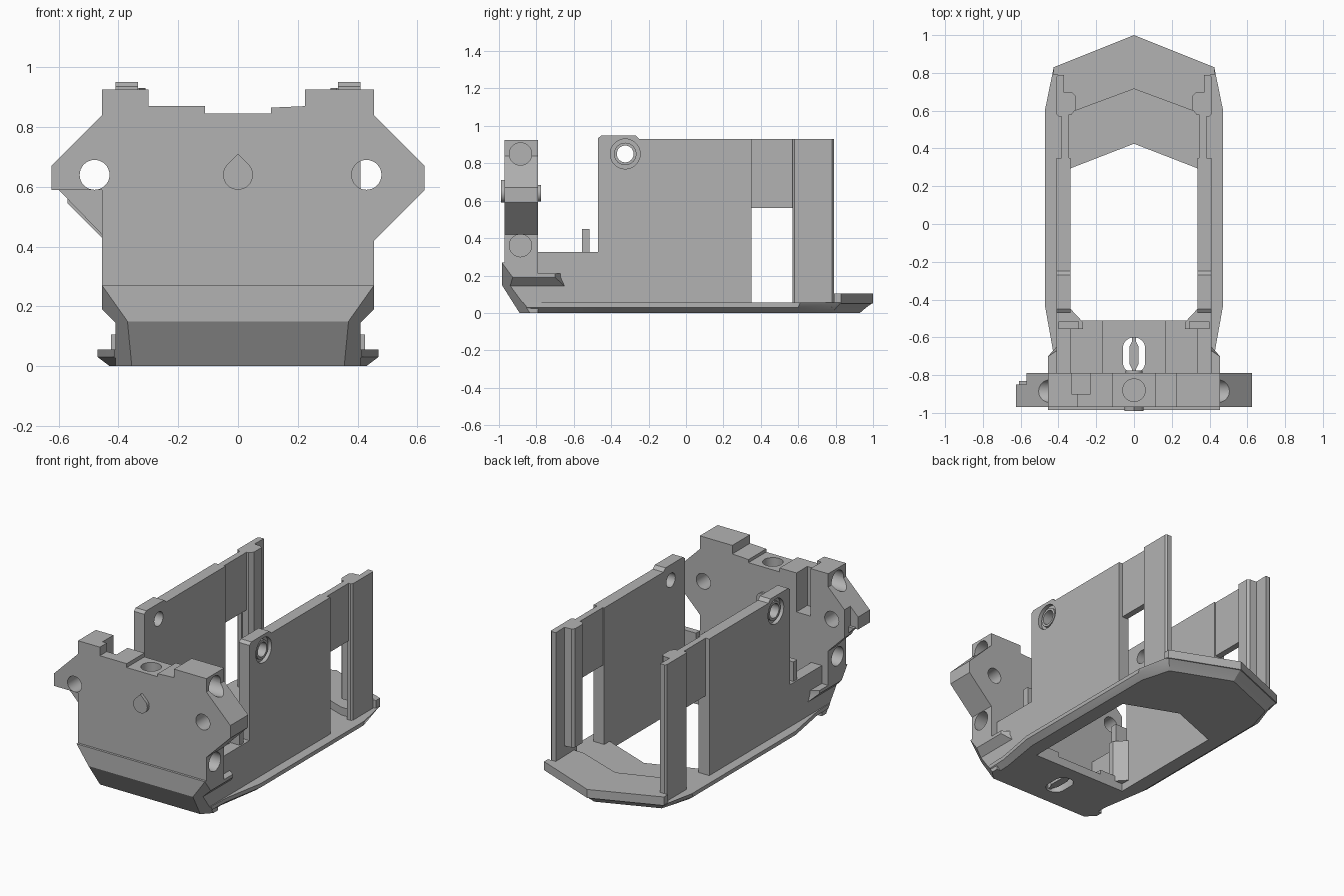
import bpy, bmesh, math
from mathutils import Vector

if "Cube" in bpy.data.objects:
    bpy.data.objects.remove(bpy.data.objects["Cube"])

grey = bpy.data.materials.new("plain grey")
grey.diffuse_color = (0.45, 0.45, 0.45, 1)
grey.use_nodes = True
grey.node_tree.nodes["Principled BSDF"].inputs["Base Color"].default_value = grey.diffuse_color


def finish(name, bm):
    bmesh.ops.recalc_face_normals(bm, faces=bm.faces)
    me = bpy.data.meshes.new(name)
    bm.to_mesh(me)
    bm.free()
    me.materials.append(grey)
    ob = bpy.data.objects.new(name, me)
    bpy.context.collection.objects.link(ob)
    return ob


def loft(name, layers):
    """Closed solid through matching rings of points."""
    bm = bmesh.new()
    rings = [[bm.verts.new(p) for p in ring] for ring in layers]
    n = len(rings[0])
    for a, b in zip(rings, rings[1:]):
        for i in range(n):
            j = (i + 1) % n
            bm.faces.new((a[i], a[j], b[j], b[i]))
    bm.faces.new(rings[0])
    bm.faces.new(rings[-1])
    return finish(name, bm)


def prism(name, pts, axis, lo, hi):
    """Profile in the two other axes, extruded along axis."""
    put = {'x': lambda a, b, d: (d, a, b),
           'y': lambda a, b, d: (a, d, b),
           'z': lambda a, b, d: (a, b, d)}[axis]
    return loft(name, [[put(a, b, d) for a, b in pts] for d in (lo, hi)])


def box(name, x0, x1, y0, y1, z0, z1):
    return prism(name, [(x0, y0), (x1, y0), (x1, y1), (x0, y1)], 'z', z0, z1)


def circle(cx, cy, r, n=32):
    return [(cx + r * math.cos(2 * math.pi * i / n),
             cy + r * math.sin(2 * math.pi * i / n)) for i in range(n)]


def mirrored(half):
    """Half outline from one end to the other, completed across x = 0."""
    return half + [(-x, y) for x, y in reversed(half) if abs(x) > 1e-6]


def boolean(ob, tool, op='DIFFERENCE'):
    m = ob.modifiers.new("cut", 'BOOLEAN')
    m.operation, m.object, m.solver = op, tool, 'EXACT'
    bpy.context.view_layer.objects.active = ob
    bpy.ops.object.modifier_apply(modifier=m.name)
    bpy.data.objects.remove(tool, do_unlink=True)


def clip(ob, a, b, c, inside):
    """Slice off everything on the far side of the plane abc."""
    a, b, c = Vector(a), Vector(b), Vector(c)
    n = (b - a).cross(c - a).normalized()
    if n.dot(Vector(inside) - a) > 0:
        n = -n
    bm = bmesh.new()
    bm.from_mesh(ob.data)
    bmesh.ops.bisect_plane(bm, geom=bm.verts[:] + bm.edges[:] + bm.faces[:],
                           plane_co=a, plane_no=n, clear_outer=True)
    bmesh.ops.holes_fill(bm, edges=[e for e in bm.edges if e.is_boundary])
    bmesh.ops.recalc_face_normals(bm, faces=bm.faces)
    bm.to_mesh(ob.data)
    bm.free()


def clip_nose(ob):
    mid = (0, 0, 0.4)
    clip(ob, (0, -0.89, 0), (1, -0.89, 0), (0, -0.985, 0.15), mid)
    for s in (1, -1):
        clip(ob, (s * .455, -.985, .27), (s * .37, -.985, .15),
             (s * .455, -.93, .195), mid)


# base plate with chamfered underside and pointed rear
def ring(half, z):
    return [(x, y, z) for x, y in mirrored(half)]


base = loft("base_plate", [
    ring([(.375, -.985), (.385, -.72), (.43, -.44), (.43, .59), (.375, .78), (0, .93)], 0),
    ring([(.41, -.985), (.42, -.72), (.47, -.44), (.47, .6), (.40, .805), (0, .965)], .03),
    ring([(.41, -.985), (.42, -.72), (.47, -.44), (.47, .61), (.425, .83), (0, 1)], .055)])
clip_nose(base)
boolean(base, prism("opening", mirrored([(.335, -.51), (.335, .295), (0, .425)]), 'z', -.1, .2))

# stadium slot in the floor
slot = [(.06 * math.cos(a), (-.66 if math.sin(a) > 0 else -.73) + .06 * math.sin(a))
        for a in [2 * math.pi * (i + .5) / 24 for i in range(24)]]
boolean(base, prism("slot", slot, 'z', -.1, .2))
prism("slot_bar", [(-.01, -.79), (.01, -.79), (.01, -.77), (.025, -.74), (.025, -.65),
                   (.01, -.62), (.01, -.595), (-.01, -.595), (-.01, -.62),
                   (-.025, -.65), (-.025, -.74), (-.01, -.77)], 'z', .015, .045)

# raised chevron at the rear
prism("rear_chevron", mirrored([(.31, .6), (.38, .6), (.38, .79), (.425, .79), (.425, .83), (0, 1)])
      + [(0, .715)], 'z', .05, .105)

# floor pads beside the slot recess
for s in (1, -1):
    box("floor_pad", s * .165, s * .41, -.80, -.51, .05, .085)

# nose block under the front plate
nose = prism("nose_block", [(-.41, 0), (.41, 0), (.41, .145), (.455, .19), (.455, .27),
                            (-.455, .27), (-.455, .19), (-.41, .145)], 'y', -.985, -.79)
clip_nose(nose)

# front plate with stepped top and right ear
front = prism("front_plate", [
    (-.455, .265), (.455, .265), (.455, .42), (.625, .59), (.625, .67), (.455, .84),
    (.455, .925), (.225, .925), (.225, .87), (.11, .865), (.11, .845), (-.11, .845),
    (-.11, .87), (-.30, .87), (-.30, .925), (-.455, .925)], 'y', -.97, -.79)
# left ear: full front lug, with a set-back lower brace
boolean(front, prism("ear", [(-.44, .84), (-.455, .84), (-.625, .67), (-.625, .59), (-.44, .59)],
                     'y', -.97, -.85), 'UNION')
boolean(front, prism("ear", [(-.44, .84), (-.455, .84), (-.57, .725), (-.57, .545),
                             (-.455, .43), (-.44, .43)], 'y', -.87, -.79), 'UNION')
boolean(front, prism("ear", [(-.44, .60), (-.61, .60), (-.455, .44), (-.44, .44)],
                     'y', -.90, -.83), 'UNION')
# bolt holes through the ears
for x in (-.48, .43):
    boolean(front, prism("bore", circle(x, .64, .05), 'y', -1.1, -.7))
# side sockets, top socket and rear pocket
for s in (1, -1):
    boolean(front, prism("socket", circle(-.885, .85, .06), 'x', s * .36, s * .7))
    boolean(front, prism("socket", circle(-.885, .36, .06), 'x', s * .36, s * .46))
boolean(front, prism("socket", circle(0, -.88, .06), 'z', .75, 1))
boolean(front, box("pocket", -.33, -.23, -.90, -.7, .62, 1))

# teardrop on the front face
drop = [(.05 * math.cos(a), .64 + .05 * math.sin(a))
        for a in [math.radians(135 + 270 * i / 24) for i in range(25)]] + [(0, .71)]
prism("teardrop", drop, 'y', -.99, -.96)
prism("rear_hub", circle(0, .64, .045), 'y', -.80, -.775)

for s in (1, -1):
    # side skirt behind the nose, chamfered underneath
    loft("side_skirt", [
        [(s * x, y, z) for x, y in ((.38, -.80), (w, -.80), (w, e), (.38, -.65))]
        for w, e, z in ((.41, -.65, .145), (.455, -.70, .19), (.455, -.70, .21))])

    # side wall with raised boss, low front shelf and window
    wall = prism("side_wall", [
        (-.80, .03), (.35, .03), (.35, .93), (-.25, .93), (-.27, .95), (-.45, .95),
        (-.47, .935), (-.47, .325), (-.80, .325)], 'x', s * .335, s * .41)
    boolean(wall, prism("bore", circle(-.325, .85, .045), 'x', s * .2, s * .6))
    boolean(wall, prism("counterbore", circle(-.325, .85, .08), 'x', s * .385, s * .6))
    prism("bore_collar", circle(-.325, .85, .06), 'x', s * .38, s * .40)
    boolean(bpy.data.objects["bore_collar" if s == 1 else "bore_collar.001"],
            prism("bore", circle(-.325, .85, .045), 'x', s * .2, s * .6))

    # recessed panel above the window
    box("window_panel", s * .345, s * .385, .34, .58, .56, .93)
    # rear post and its inner rib
    prism("rear_post", [(s * x, y) for x, y in
          ((.375, .57), (.40, .57), (.41, .58), (.41, .78), (.40, .79), (.37, .79))],
          'z', .03, .93)
    prism("post_rib", [(s * x, y) for x, y in
          ((.38, .58), (.33, .58), (.31, .605), (.31, .68), (.325, .695), (.38, .70))],
          'z', .17, .93)

    # corner gusset and upright tab
    prism("corner_gusset", [(s * x, y) for x, y in
          ((.40, -.555), (.27, -.555), (.27, -.52), (.34, -.445), (.40, -.445))],
          'z', .05, .325)
    box("upright_tab", s * .29, s * .40, -.555, -.515, .30, .45)

# smooth round bores, keep edges sharp
for ob in bpy.context.scene.objects:
    ob.select_set(True)
bpy.context.view_layer.objects.active = front
bpy.ops.object.shade_smooth_by_angle(angle=math.radians(25))
